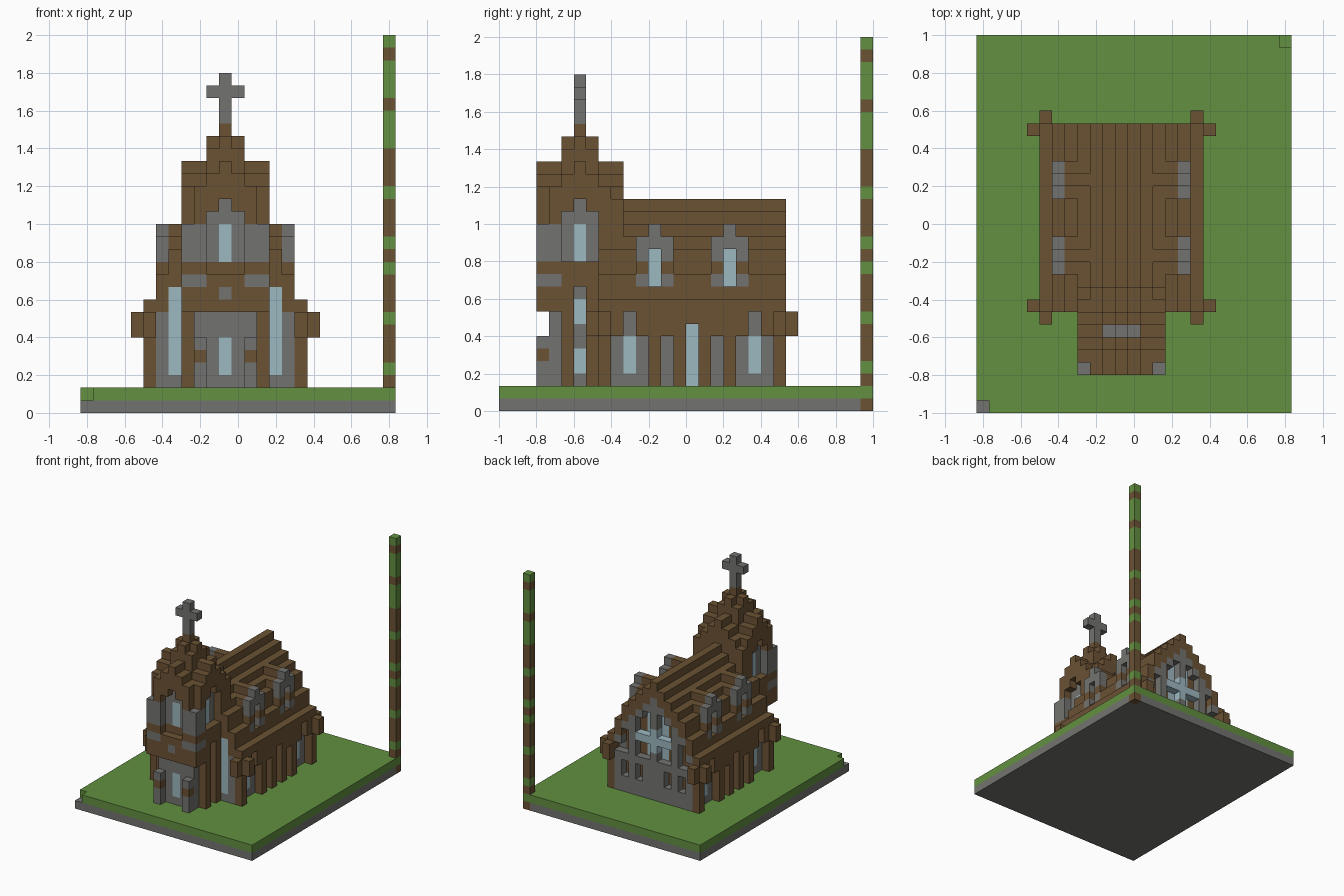
import bpy, bmesh
from mathutils import Vector

if "Cube" in bpy.data.objects:
    bpy.data.objects.remove(bpy.data.objects["Cube"], do_unlink=True)

CELL = 2 / 30
CENTRE = 11                      # column of the building's axis
COLOURS = {"grass_green": (0.122, 0.279, 0.051), "timber_brown": (0.147, 0.084, 0.034),
           "stone_grey": (0.171, 0.171, 0.162), "window_glass": (0.337, 0.479, 0.533)}
GRASS, WOOD, STONE, GLASS = range(4)
materials = []
for name, rgb in COLOURS.items():
    m = bpy.data.materials.new(name)
    m.use_nodes = True
    m.diffuse_color = (*rgb, 1)
    m.node_tree.nodes["Principled BSDF"].inputs["Base Color"].default_value = (*rgb, 1)
    materials.append(m)

cells = {}                       # cell -> (part, colour)


def fill(part, colour, xs, ys, zs, mirror=True):
    """Fill inclusive cell ranges, measured from the axis; None carves."""
    for x in range(xs[0], xs[1] + 1):
        for y in range(ys[0], ys[1] + 1):
            for z in range(zs[0], zs[1] + 1):
                for s in ((1, -1) if mirror else (1,)):
                    if colour is None:
                        cells.pop((s * x, y, z), None)
                    else:
                        cells[s * x, y, z] = (part, colour)


# Ground slab with one missing turf corner
WEST, EAST = -CENTRE, 24 - CENTRE
fill("stone_base", STONE, (WEST, EAST), (-15, 14), (0, 0), False)
fill("lawn", GRASS, (WEST, EAST), (-15, 14), (1, 1), False)
fill("lawn", None, (WEST, WEST), (-15, -15), (1, 1), False)

# Banded corner pole, read from the bottom up
for z, band in enumerate("bgbgbbbgbbbgbgbbbgbbbgggbgggbg"):
    fill("banded_pole", GRASS if band == "g" else WOOD, (EAST, EAST), (14, 14), (z, z), False)

# Nave with stepped roof
ROOF = [17, 16, 15, 14, 13, 11, 9]
for x, top in enumerate(ROOF):
    fill("nave", WOOD, (x, x), (-7, 7), (2, top - 1))

# Side walls: recessed stone bays between timber buttresses
for y in range(-6, 7):
    if y not in (-3, -1, 1, 3):
        fill("nave", None, (6, 6), (y, y), (2, 5))
        fill("nave", STONE, (5, 5), (y, y), (2, 7))
for y in (-5, 5):
    fill("nave", None, (6, 6), (y, y), (6, 7))
    fill("nave", GLASS, (5, 5), (y, y), (3, 5))
fill("nave", None, (6, 6), (0, 0), (6, 6))
fill("nave", GLASS, (5, 5), (0, 0), (2, 6))

# Projecting beam ends at the four corners
for y, out in ((-7, -8), (7, 8)):
    fill("beam_ends", WOOD, (7, 7), (y, y), (6, 7))
    fill("beam_ends", WOOD, (6, 6), (out, out), (6, 7))

# Tall front windows beside the tower
fill("nave", STONE, (5, 5), (-7, -7), (2, 7))
fill("nave", GLASS, (4, 4), (-7, -7), (3, 9))
fill("nave", STONE, (4, 4), (-7, -7), (2, 2))

# Roof dormers
for c in (-3, 3):
    fill("dormers", STONE, (5, 5), (c - 1, c + 1), (10, 13))
    fill("dormers", WOOD, (5, 5), (c - 1, c + 1), (11, 11))
    fill("dormers", WOOD, (4, 4), (c - 1, c + 1), (13, 13))
    fill("dormers", WOOD, (3, 4), (c, c), (14, 14))
    fill("dormers", STONE, (5, 5), (c, c), (13, 14))
    fill("dormers", None, (5, 5), (c, c), (10, 12))
    fill("dormers", GLASS, (4, 4), (c, c), (10, 12))

# Back gable: timber edge, stone tracery, deep openings
for x in range(6):
    edge = ROOF[x] - 3
    fill("nave", None, (x, x), (7, 7), (2, edge))
    fill("back_window", STONE, (x, x), (7, 7), (edge, edge))
    for z in (2, 3, 6):
        fill("back_window", STONE, (x, x), (7, 7), (z, z))
    if x % 2:
        fill("back_window", STONE, (x, x), (7, 7), (2, 6))
fill("back_window", GLASS, (1, 1), (6, 6), (7, 12))
fill("back_window", STONE, (3, 3), (7, 7), (7, 11))
fill("back_window", GLASS, (1, 2), (7, 7), (9, 9))
fill("back_window", STONE, (0, 0), (7, 7), (2, 14))
fill("back_window", GLASS, (0, 0), (7, 7), (8, 10))

# Tower with crossed stepped gables and a small spire
MID = -9
for x in range(4):
    for d in range(-3, 4):
        y = MID + d
        top = 20 - min(x, abs(d))
        if x < 2 and abs(d) < 2:
            top = 22 - min(x, abs(d))
        fill("tower", WOOD, (x, x), (y, y), (2, top - 1))
fill("spire", WOOD, (0, 0), (MID, MID), (22, 22))
fill("cross", STONE, (0, 0), (MID, MID), (23, 26))
fill("cross", STONE, (0, 1), (MID, MID), (25, 25))

# Front corner pinnacles with stone bands
fill("tower", None, (3, 3), (-12, -12), (15, 20))
for a, b in ((10, 10), (12, 14)):
    fill("tower", STONE, (2, 3), (-12, -12), (a, b))
    fill("tower", STONE, (3, 3), (-12, -11), (a, b))

# Upper tower windows, set back in the front and both sides
fill("tower", None, (0, 1), (-12, -12), (11, 15))
fill("tower", None, (0, 0), (-12, -12), (16, 16))
fill("tower_windows", STONE, (0, 1), (-11, -11), (12, 15))
fill("tower_windows", STONE, (0, 0), (-11, -11), (16, 16))
fill("tower_windows", GLASS, (0, 0), (-11, -11), (12, 14))
fill("tower", None, (3, 3), (-10, -8), (12, 15))
fill("tower", None, (3, 3), (MID, MID), (16, 16))
fill("tower_windows", STONE, (2, 2), (-10, -8), (12, 15))
fill("tower_windows", STONE, (2, 2), (MID, MID), (16, 16))
fill("tower_windows", GLASS, (2, 2), (MID, MID), (12, 14))

# Lower tower side windows
fill("tower", None, (3, 3), (MID, MID), (2, 9))
fill("tower_windows", STONE, (2, 2), (MID, MID), (2, 9))
for a, b in ((3, 4), (7, 8)):
    fill("tower_windows", GLASS, (2, 2), (MID, MID), (a, b))

# Open porch below the overhanging front
fill("tower", None, (0, 3), (-12, -12), (2, 7))
fill("tower", None, (3, 3), (-11, -11), (2, 7))
fill("porch", STONE, (0, 2), (-11, -11), (2, 7))
fill("porch", GLASS, (0, 0), (-11, -11), (3, 5))
fill("porch", STONE, (0, 0), (-12, -12), (9, 9))
fill("porch", STONE, (2, 2), (-12, -12), (2, 5))
fill("porch", WOOD, (2, 2), (-12, -12), (4, 4))

# Turn each part into a mesh of its exposed, merged faces
SIDES = [Vector(v) for v in ((1, 0, 0), (0, 1, 0), (0, 0, 1))]
for part in sorted({p for p, _ in cells.values()}):
    bm = bmesh.new()
    corners = {}

    def corner(p):
        key = tuple(round(c) for c in p)
        if key not in corners:
            i, j, k = key
            corners[key] = bm.verts.new(((i + CENTRE - 12.5) * CELL, (j - 0) * CELL, k * CELL))
        return corners[key]

    for pos, (owner, colour) in cells.items():
        if owner != part:
            continue
        for axis in range(3):
            n, u, v = (SIDES[(axis + s) % 3] for s in range(3))
            for sign in (1, -1):
                if tuple(int(c) for c in Vector(pos) + n * sign) in cells:
                    continue
                o = Vector(pos) + (n if sign > 0 else n * 0)
                ring = [o, o + u, o + u + v, o + v][::sign]
                face = bm.faces.new([corner(p) for p in ring])
                face.material_index = colour
    bmesh.ops.dissolve_limit(bm, angle_limit=0.01, verts=bm.verts[:], edges=bm.edges[:],
                             delimit={'MATERIAL'})
    mesh = bpy.data.meshes.new(part)
    bm.to_mesh(mesh)
    bm.free()
    for m in materials:
        mesh.materials.append(m)
    bpy.context.collection.objects.link(bpy.data.objects.new(part, mesh))
